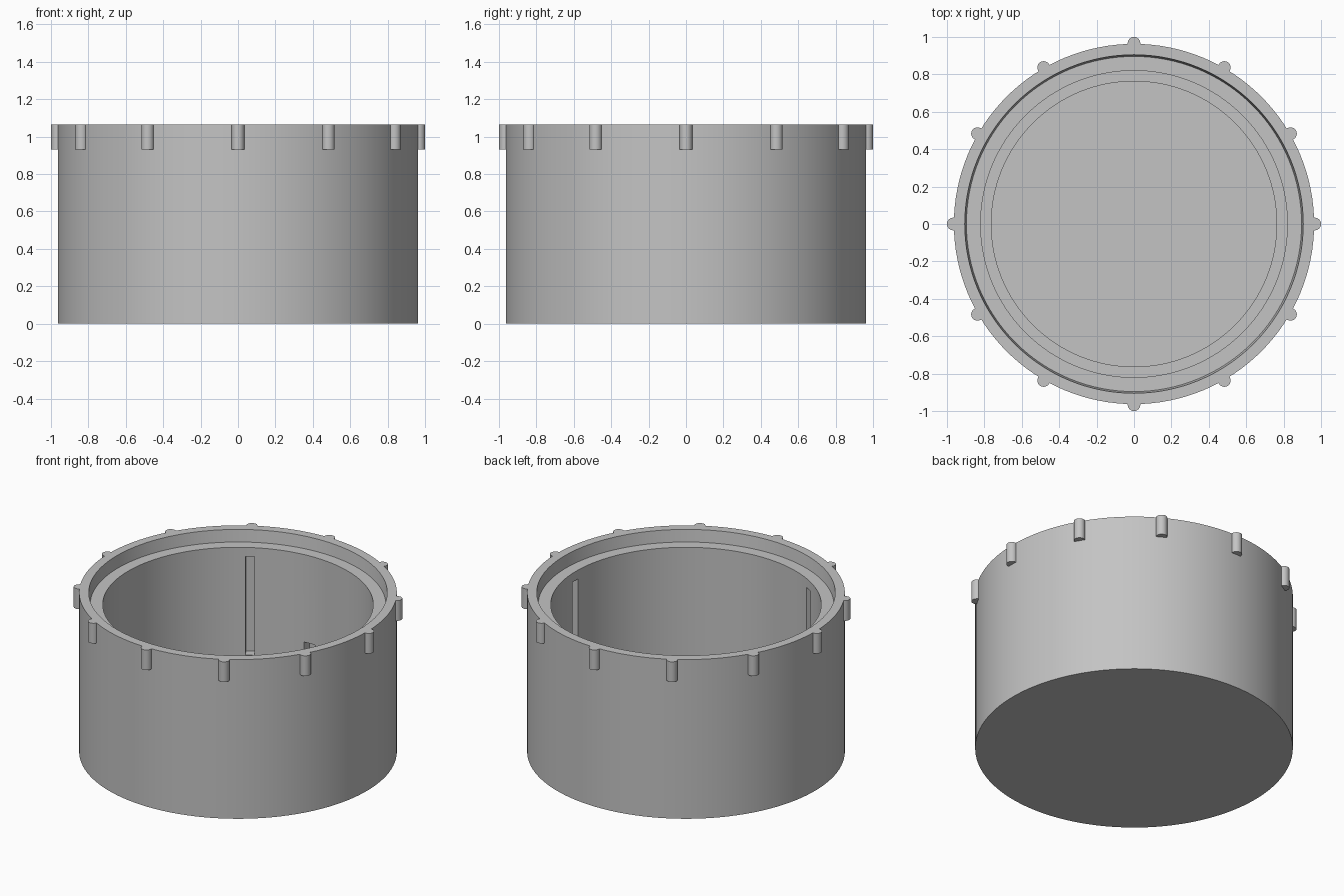
import bpy, bmesh, math
from mathutils import Matrix

if "Cube" in bpy.data.objects:
    bpy.data.objects.remove(bpy.data.objects["Cube"], do_unlink=True)

HEIGHT = 1.065
SEGMENTS = 128

grey = bpy.data.materials.new("plain_grey")
grey.use_nodes = True
grey.diffuse_color = (0.55, 0.55, 0.55, 1)
grey.node_tree.nodes["Principled BSDF"].inputs["Base Color"].default_value = grey.diffuse_color


def finish(bm, name):
    """Turn a bmesh into a named grey object."""
    bmesh.ops.recalc_face_normals(bm, faces=bm.faces)
    mesh = bpy.data.meshes.new(name)
    bm.to_mesh(mesh)
    bm.free()
    mesh.materials.append(grey)
    obj = bpy.data.objects.new(name, mesh)
    bpy.context.collection.objects.link(obj)
    return obj


def smooth(obj):
    bpy.ops.object.select_all(action="DESELECT")
    obj.select_set(True)
    bpy.context.view_layer.objects.active = obj
    bpy.ops.object.shade_smooth_by_angle(angle=math.radians(30))


def lathe(name, profile):
    """Closed turned solid; the first and last rings are capped."""
    bm = bmesh.new()
    rings = []
    for r, z in profile:
        rings.append([bm.verts.new((r * math.cos(a), r * math.sin(a), z))
                      for a in (math.tau * i / SEGMENTS for i in range(SEGMENTS))])
    for low, high in zip(rings, rings[1:]):
        for i in range(SEGMENTS):
            j = (i + 1) % SEGMENTS
            bm.faces.new((low[i], low[j], high[j], high[i]))
    bm.faces.new(rings[0])
    bm.faces.new(rings[-1])
    return finish(bm, name)


def add_slot(bm, angle, width, bottom, top, inner=0.79, outer=0.88):
    """Box reaching into the inner wall at the given angle."""
    place = (Matrix.Rotation(math.radians(angle), 4, "Z")
             @ Matrix.Translation(((inner + outer) / 2, 0, (bottom + top) / 2))
             @ Matrix.Diagonal((outer - inner, width, top - bottom, 1)))
    bmesh.ops.create_cube(bm, size=1, matrix=place)


# Cup: outer wall, tapered rim, seat ledge, inner wall, lower step and floor
cup = lathe("cup_body", [
    (0.963, 0), (0.963, HEIGHT), (0.905, HEIGHT), (0.896, 0.985),
    (0.82, 0.985), (0.82, 0.2), (0.763, 0.2), (0.763, 0.1)])

# Three upright guide slots and one short notch in the inner wall
bm = bmesh.new()
for angle in (0, 120, 240):
    add_slot(bm, angle, 0.055, 0.265, 0.925)
add_slot(bm, 93, 0.08, 0.265, 0.40)
cutter = finish(bm, "slot_cutter")
cutter.hide_render = True

cut = cup.modifiers.new("slots", "BOOLEAN")
cut.operation = "DIFFERENCE"
cut.solver = "EXACT"
cut.object = cutter
bpy.context.view_layer.objects.active = cup
bpy.ops.object.modifier_apply(modifier=cut.name)
bpy.data.objects.remove(cutter, do_unlink=True)
smooth(cup)

# Twelve rounded grip lugs around the rim
LUG_HEIGHT = 0.135
bm = bmesh.new()
for i in range(12):
    place = (Matrix.Rotation(math.tau * i / 12, 4, "Z")
             @ Matrix.Translation((0.966, 0, HEIGHT - LUG_HEIGHT / 2)))
    bmesh.ops.create_cone(bm, cap_ends=True, segments=24, radius1=0.034,
                          radius2=0.034, depth=LUG_HEIGHT, matrix=place)
smooth(finish(bm, "grip_lugs"))
